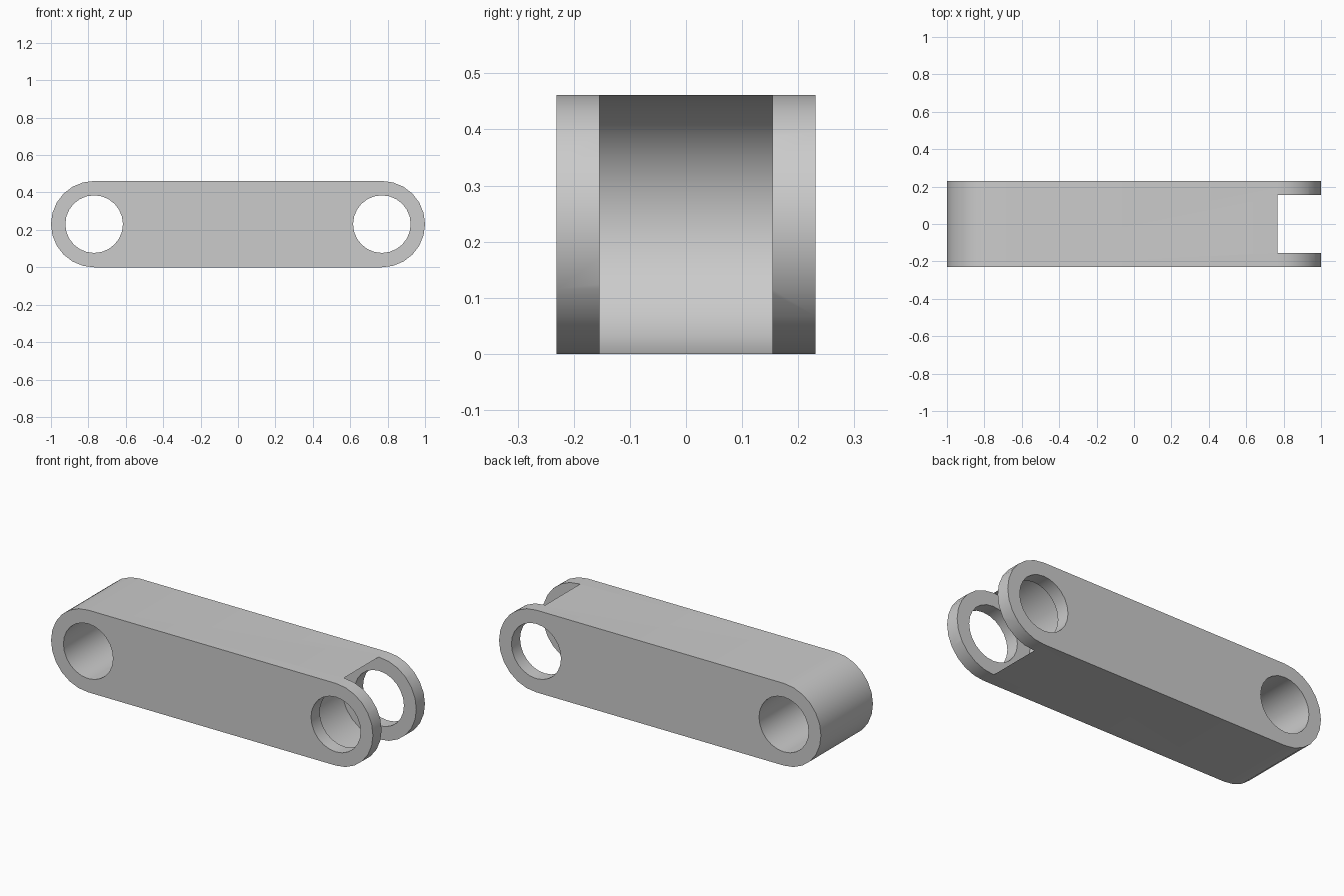
import bpy, bmesh
from math import cos, sin, pi, radians

cube = bpy.data.objects.get("Cube")
if cube:
    bpy.data.objects.remove(cube, do_unlink=True)

R = 0.2308          # end radius, also half the height and half the depth
HOLE = 0.154        # pin hole radius and inner half-width of the fork
PIN = 1 - R         # distance of each pin axis from the centre
SLOT = 0.766        # axis of the concave fork slot
STEPS = 12          # segments per half circle


def arc(cx, radius, start, sweep, steps):
    return [(cx + radius * cos(start + sweep * i / steps),
             R + radius * sin(start + sweep * i / steps)) for i in range(steps + 1)]


def prism(name, outline, half_depth):
    """Extrude an x-z outline symmetrically along y."""
    bm = bmesh.new()
    face = bm.faces.new([bm.verts.new((x, -half_depth, z)) for x, z in outline])
    ext = bmesh.ops.extrude_face_region(bm, geom=[face])
    verts = [v for v in ext["geom"] if isinstance(v, bmesh.types.BMVert)]
    bmesh.ops.translate(bm, vec=(0, 2 * half_depth, 0), verts=verts)
    bmesh.ops.recalc_face_normals(bm, faces=bm.faces)
    mesh = bpy.data.meshes.new(name)
    bm.to_mesh(mesh)
    bm.free()
    obj = bpy.data.objects.new(name, mesh)
    bpy.context.collection.objects.link(obj)
    return obj


# Round-ended link body
link = prism("link_arm", arc(PIN, R, -pi / 2, pi, STEPS) + arc(-PIN, R, pi / 2, pi, STEPS), R)

# Cutters: a pin hole at each end and the concave fork slot
cutters = [prism("pin_hole_cutter", arc(s * PIN, HOLE, 0, 2 * pi, 2 * STEPS)[:-1], 0.5)
           for s in (-1, 1)]
slot_outline = [(1.5, -0.5), (1.5, 1), (SLOT, 1)] + arc(SLOT, R, pi / 2, pi, STEPS) + [(SLOT, -0.5)]
cutters.append(prism("fork_slot_cutter", slot_outline, HOLE))

bpy.ops.object.select_all(action="DESELECT")
link.select_set(True)
bpy.context.view_layer.objects.active = link
for cutter in cutters:
    mod = link.modifiers.new(cutter.name, "BOOLEAN")
    mod.operation = "DIFFERENCE"
    mod.solver = "EXACT"
    mod.object = cutter
    bpy.ops.object.modifier_apply(modifier=mod.name)
    bpy.data.objects.remove(cutter, do_unlink=True)

# Smooth round walls, crisp rims
bpy.ops.object.shade_smooth_by_angle(angle=radians(30))

# Plain grey finish
grey = bpy.data.materials.new("plain_grey")
grey.use_nodes = True
colour = (0.6, 0.6, 0.6, 1)
grey.diffuse_color = colour
grey.node_tree.nodes["Principled BSDF"].inputs["Base Color"].default_value = colour
link.data.materials.clear()
link.data.materials.append(grey)
